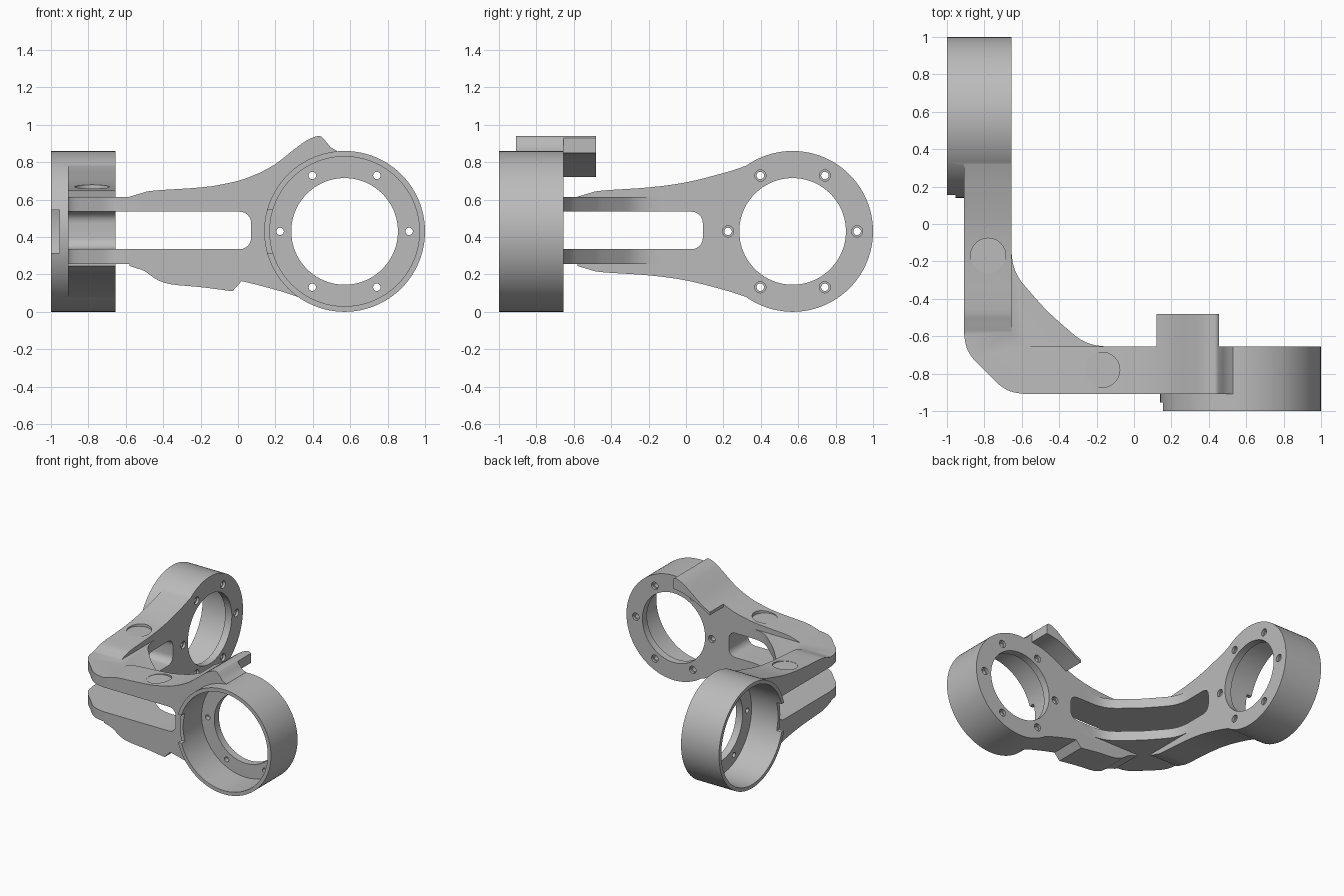
import bpy, bmesh
from math import sin, cos, pi, radians

cube = bpy.data.objects.get("Cube")
if cube:
    bpy.data.objects.remove(cube, do_unlink=True)

grey = bpy.data.materials.new("machined_grey")
grey.use_nodes = True
grey.diffuse_color = (0.5, 0.5, 0.5, 1)
grey.node_tree.nodes["Principled BSDF"].inputs["Base Color"].default_value = (0.5, 0.5, 0.5, 1)

MID = 0.43               # height of the ring axes
RING = 0.57              # distance of a ring axis along its arm
BACK, ARM_FRONT = -0.655, -0.91


def curve(pts, n=4):
    """Smooth curve through a few points."""
    out = []
    for i in range(len(pts) - 1):
        p = [pts[max(i - 1, 0)], pts[i], pts[i + 1], pts[min(i + 2, len(pts) - 1)]]
        for k in range(n):
            t = k / n
            out.append(tuple(0.5 * (2 * b + (c - a) * t + (2 * a - 5 * b + 4 * c - d) * t * t
                                    + (3 * b - a - 3 * c + d) * t ** 3) for a, b, c, d in zip(*p)))
    return out + [pts[-1]]


def circle(u, w, r, n=96):
    return [(u + r * cos(2 * pi * i / n), w + r * sin(2 * pi * i / n)) for i in range(n)]


def prism(name, outlines, lo, hi, plane="arm", swap=False):
    """Extrude outlines across an arm or upwards; swap gives the other arm."""
    bm = bmesh.new()
    for pts in outlines:
        ends = []
        for h in (lo, hi):
            co = [(u, h, w) if plane == "arm" else (u, w, h) for u, w in pts]
            ends.append([bm.verts.new((y, x, z) if swap else (x, y, z)) for x, y, z in co])
        a, b = ends
        bm.faces.new(a)
        bm.faces.new(b[::-1])
        for i in range(len(a)):
            j = (i + 1) % len(a)
            bm.faces.new((a[j], a[i], b[i], b[j]))
    bmesh.ops.recalc_face_normals(bm, faces=bm.faces)
    me = bpy.data.meshes.new(name)
    bm.to_mesh(me)
    bm.free()
    me.materials.append(grey)
    ob = bpy.data.objects.new(name, me)
    bpy.context.collection.objects.link(ob)
    return ob


def combine(target, tool, operation):
    mod = target.modifiers.new("combine", "BOOLEAN")
    mod.operation, mod.solver, mod.object = operation, "EXACT", tool
    bpy.context.view_layer.objects.active = target
    bpy.ops.object.modifier_apply(modifier=mod.name)
    bpy.data.objects.remove(tool, do_unlink=True)


# Elbow: thick bent plate joining the arms
inner = curve([(-0.15, -0.655), (-0.22, -0.645), (-0.29, -0.615), (-0.37, -0.55), (-0.465, -0.465)])
outer = curve([(-0.58, -0.91), (-0.66, -0.895), (-0.72, -0.86), (-0.79, -0.79)])
half = inner[:0:-1] + [(-0.15, -0.655), (-0.15, -0.8), (-0.54, -0.8), (-0.54, -0.91)] + outer
other = [(y, x) for x, y in half[-2:0:-1]]
body = prism("bracket_body", [half + other], 0.255, 0.615, "plan")

# Arms and ring drums
top = curve([(-0.58, 0.615), (-0.52, 0.633), (-0.45, 0.648), (-0.2, 0.665), (0, 0.692),
             (0.2, 0.742), (0.29, 0.77), (0.4, 0.81)])
arm = top + [(u, 2 * MID - w) for u, w in reversed(top)]
for swap in (False, True):
    combine(body, prism("arm", [arm], ARM_FRONT, BACK, swap=swap), "UNION")
    combine(body, prism("ring", [circle(RING, MID, 0.43)], -1, BACK, swap=swap), "UNION")

# Upper stop: raised crest with a block behind the ring
crest = curve([(0.12, 0.745), (0.2, 0.79), (0.3, 0.868), (0.37, 0.918), (0.43, 0.94), (0.455, 0.928)])
lead = curve([(-0.2, 0.66), (0, 0.70), (0.12, 0.745)])[:-1]
tail = [(0.475, 0.905), (0.495, 0.88), (0.53, 0.859), (0.53, 0.8), (-0.2, 0.6)]
combine(body, prism("crest", [lead + crest + tail], ARM_FRONT, BACK), "UNION")
under = curve([(0.455, 0.85), (0.35, 0.832), (0.22, 0.778), (0.12, 0.72)])
combine(body, prism("upper_stop", [crest + under], BACK - 0.05, -0.48), "UNION")

# Lower stop: keel below the arm with a rounded block behind it
keel = curve([(-0.55, 0.235), (-0.5, 0.218), (-0.43, 0.17), (-0.35, 0.146), (-0.2, 0.132), (-0.03, 0.11)])
keel.append((0.025, 0.17))
combine(body, prism("keel", [keel + [(0.025, 0.3), (-0.55, 0.3)]], ARM_FRONT, BACK), "UNION")
stop = prism("lower_stop", [keel + [(0.025, 0.215), (-0.5, 0.219)]], BACK - 0.05, -0.435)
corner = curve([(-0.22, -0.434), (-0.28, -0.443), (-0.34, -0.472), (-0.395, -0.525)])
combine(stop, prism("corner_cut", [corner + [(-0.53, -0.72), (-0.9, -0.72), (-0.9, -0.4), (-0.22, -0.4)]],
                    0, 0.4, "plan"), "DIFFERENCE")
combine(body, stop, "UNION")

# Slots, bores, bolt holes, rim notches and dimples, the same on both arms
for swap in (False, True):
    def cut(outlines, lo, hi, plane="arm"):
        combine(body, prism("cutter", outlines, lo, hi, plane, swap), "DIFFERENCE")

    end = 0.07 if not swap else 0.09
    r = 0.06
    arc = [(sin(i * pi / 12), 1 - cos(i * pi / 12)) for i in range(7)]
    low = [(end - r + r * s, 0.335 + r * c) for s, c in arc]
    high = [(u, 0.87 - w) for u, w in reversed(low)]
    cut([[(-0.96, 0.335)] + low + high + [(-0.96, 0.535)]], -0.96, -0.1)

    cut([circle(RING, MID, 0.4)], -1.1, BACK - 0.06)
    cut([circle(RING, MID, 0.285)], -1.1, -0.6)
    bolts = [(RING + 0.345 * cos(i * pi / 3), MID + 0.345 * sin(i * pi / 3)) for i in range(6)]
    cut([circle(u, w, 0.02, 20) for u, w in bolts], -0.8, -0.62)
    cut([circle(u, w, 0.03, 20) for u, w in bolts], BACK - 0.02, -0.62)
    cut([[(0.1, 0.315), (0.2, 0.315), (0.2, 0.545), (0.1, 0.545)]], -1.1, -0.955)
    cut([circle(-0.17, -0.78, 0.094, 40)], 0.658, 0.75, "plan")

bpy.ops.object.select_all(action="DESELECT")
body.select_set(True)
bpy.context.view_layer.objects.active = body
bpy.ops.object.shade_smooth_by_angle(angle=radians(25))
